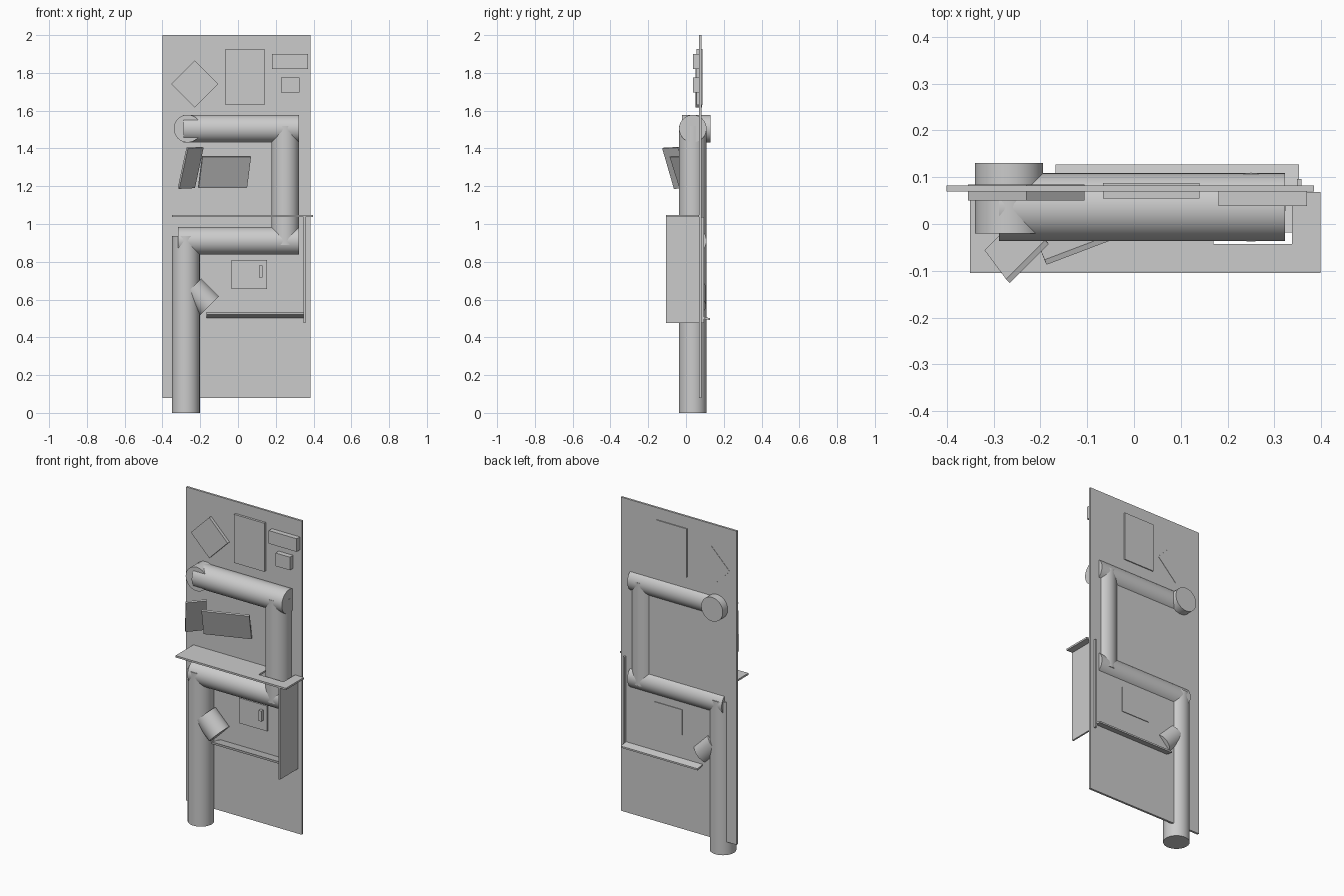
import bpy, bmesh, math
from mathutils import Vector, Matrix

if "Cube" in bpy.data.objects:
    bpy.data.objects.remove(bpy.data.objects["Cube"])

PIPE_Y = 0.036
R = 0.0725


def add_object(name, bm):
    bmesh.ops.recalc_face_normals(bm, faces=bm.faces)
    mesh = bpy.data.meshes.new(name)
    bm.to_mesh(mesh)
    bm.free()
    obj = bpy.data.objects.new(name, mesh)
    bpy.context.collection.objects.link(obj)
    return obj


def box(name, x, y, z, rot=None):
    """Box from (min, max) ranges, optionally rotated about its centre."""
    ranges = (x, y, z)
    centre = Vector([(a + b) / 2 for a, b in ranges])
    size = [b - a for a, b in ranges]
    bm = bmesh.new()
    mat = Matrix.Translation(centre) @ (rot or Matrix()) @ Matrix.Diagonal((*size, 1))
    bmesh.ops.create_cube(bm, size=1, matrix=mat)
    return add_object(name, bm)


def pipe(name, start, end, radius=R):
    """Capped round pipe between two points."""
    a, b = Vector(start), Vector(end)
    axis = b - a
    bm = bmesh.new()
    mat = Matrix.Translation((a + b) / 2) @ axis.to_track_quat('Z', 'Y').to_matrix().to_4x4()
    bmesh.ops.create_cone(bm, cap_ends=True, segments=64, radius1=radius, radius2=radius,
                          depth=axis.length, matrix=mat)
    for f in bm.faces:
        f.smooth = len(f.verts) == 4
    for e in bm.edges:
        e.smooth = all(len(f.verts) == 4 for f in e.link_faces)
    return add_object(name, bm)


def prism(name, points, offset):
    """Flat outline extruded along an offset."""
    bm = bmesh.new()
    face = bm.faces.new([bm.verts.new(p) for p in points])
    new = bmesh.ops.extrude_face_region(bm, geom=[face])['geom']
    bmesh.ops.translate(bm, vec=Vector(offset),
                        verts=[v for v in new if isinstance(v, bmesh.types.BMVert)])
    return add_object(name, bm)


def leaning_board(name, top_left, top_right, drop, thickness=0.012):
    """Board given by its front top edge and the vector down to its bottom edge."""
    a, b, d = Vector(top_left), Vector(top_right), Vector(drop)
    back = (b - a).cross(d).normalized()
    if back.y < 0:
        back.negate()
    return prism(name, [a, b, b + d, a + d], back * thickness)


# Back panel
box("back_panel", (-0.40, 0.384), (0.069, 0.082), (0.08, 2.0))

# Zigzag of pipes
pipe("lower_pipe", (-0.276, PIPE_Y, 0), (-0.276, PIPE_Y, 0.936), 0.0735)
pipe("middle_pipe", (-0.317, PIPE_Y, 0.911), (0.322, PIPE_Y, 0.911))
pipe("upper_pipe", (0.25, PIPE_Y, 0.89), (0.25, PIPE_Y, 1.52), 0.0735)
pipe("top_pipe", (-0.288, PIPE_Y, 1.505), (0.322, PIPE_Y, 1.505))
pipe("pipe_outlet", (-0.267, -0.02, 1.505), (-0.267, 0.13, 1.505), 0.073)
pipe("pipe_branch", (-0.244, PIPE_Y, 0.661), (-0.150, PIPE_Y, 0.567), 0.07)

# Shelf with a notch around the upper pipe
outline = [(-0.35, -0.105), (0.398, -0.105), (0.398, 0.068), (0.338, 0.068),
           (0.338, -0.043), (0.17, -0.043), (0.17, 0.068), (-0.35, 0.068)]
prism("shelf", [(x, y, 1.036) for x, y in outline], (0, 0, 0.011))

# Side board and the tilted slat beside it
box("side_board", (0.348, 0.358), (-0.105, 0.096), (0.477, 1.036))
prism("tilted_slat", [(-0.168, -0.018, 0.535), (-0.168, -0.016, 0.521),
                      (-0.168, 0.127, 0.491), (-0.168, 0.127, 0.501)], (0.52, 0, 0))

# Small hatch with handle
box("hatch", (-0.034, 0.154), (0.06, 0.086), (0.655, 0.81))
box("hatch_handle", (0.112, 0.13), (0.04, 0.062), (0.716, 0.78))

# Boards and blocks at the top of the panel
box("tall_plate", (-0.066, 0.14), (0.055, 0.088), (1.63, 1.927))
box("wide_block", (0.181, 0.37), (0.038, 0.072), (1.82, 1.9))
box("small_block", (0.228, 0.325), (0.038, 0.072), (1.695, 1.775))
box("diamond_plate", (-0.318, -0.142), (0.05, 0.084), (1.653, 1.829),
    Matrix.Rotation(math.radians(45), 4, 'Y'))

# Two leaning boards
leaning_board("leaning_board_small", (-0.265, -0.126, 1.40), (-0.182, -0.043, 1.404),
              (-0.046, 0.062, -0.214))
leaning_board("leaning_board_large", (-0.187, -0.087, 1.356), (0.069, 0.01, 1.356),
              (-0.021, 0.052, -0.166))
